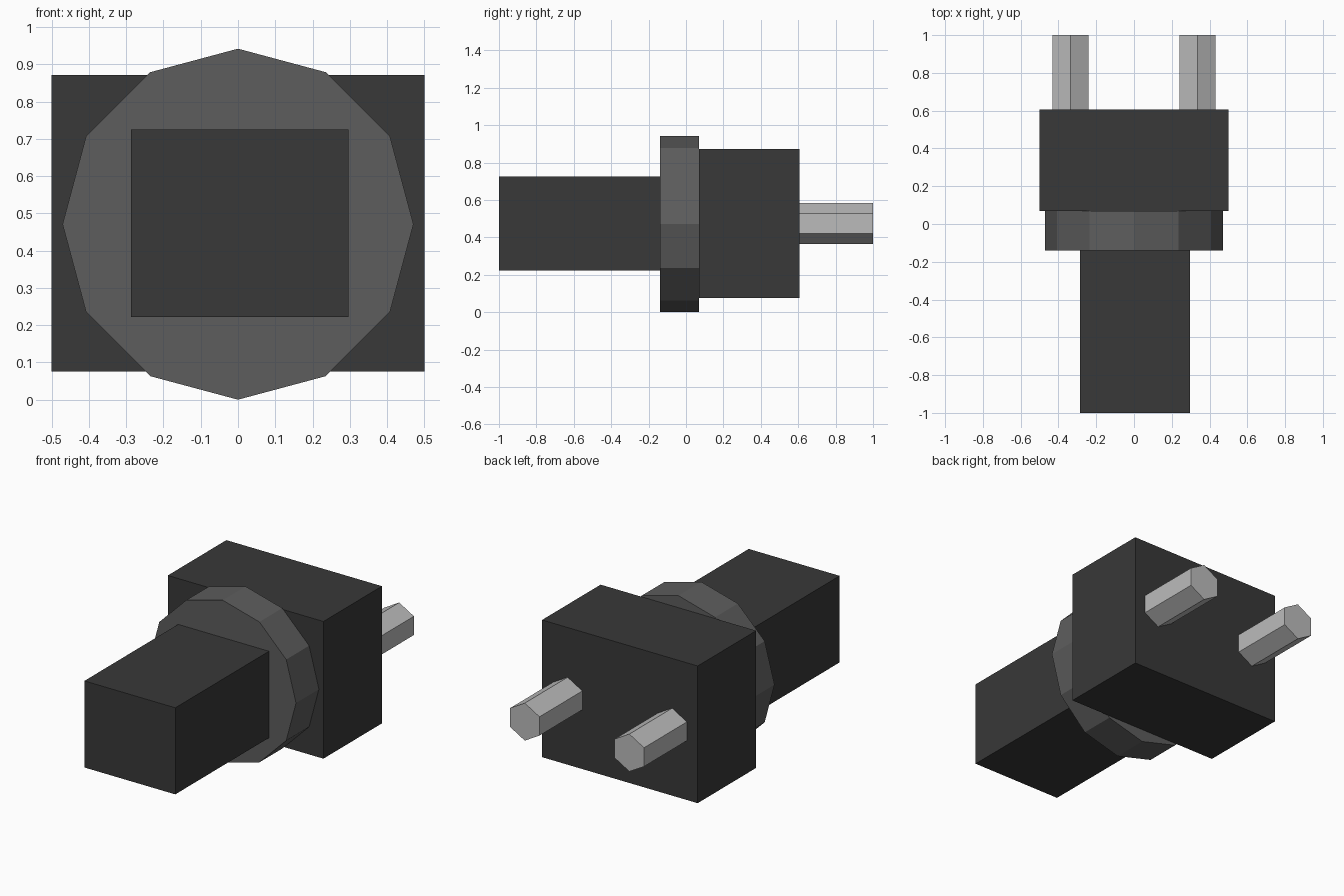
import bpy
from math import pi

if "Cube" in bpy.data.objects:
    bpy.data.objects.remove(bpy.data.objects["Cube"])


def material(name, value):
    mat = bpy.data.materials.new(name)
    mat.diffuse_color = (value, value, value, 1)
    mat.use_nodes = True
    mat.node_tree.nodes["Principled BSDF"].inputs["Base Color"].default_value = mat.diffuse_color
    return mat


def finish(name, mat):
    obj = bpy.context.object
    obj.name = name
    obj.data.materials.append(mat)
    return obj


def box(name, x, y, z, mat):
    spans = (x, y, z)
    bpy.ops.mesh.primitive_cube_add(size=1, location=[(a + b) / 2 for a, b in spans])
    obj = finish(name, mat)
    obj.scale = [b - a for a, b in spans]
    return obj


def prism(name, sides, radius, x, y, z, mat):
    # Prism lying along y with a corner pointing up
    bpy.ops.mesh.primitive_cylinder_add(
        vertices=sides, radius=radius, depth=y[1] - y[0],
        location=(x, (y[0] + y[1]) / 2, z), rotation=(pi / 2, 0, 0))
    return finish(name, mat)


dark = material("dark_plastic", 0.04)
collar_grey = material("collar_grey", 0.11)
metal = material("pin_metal", 0.5)

# Cable-side grip
box("grip", (-0.287, 0.297), (-1.0, -0.14), (0.222, 0.725), dark)

# Twelve-sided collar
prism("collar", 12, 0.471, 0, (-0.14, 0.07), 0.471, collar_grey)

# Plug body
box("plug_body", (-0.5, 0.5), (0.07, 0.607), (0.075, 0.872), dark)

# Pair of hexagonal contact pins
for side, label in ((-1, "left"), (1, "right")):
    prism("pin_" + label, 6, 0.109, side * 0.336, (0.607, 1.0), 0.474, metal)
